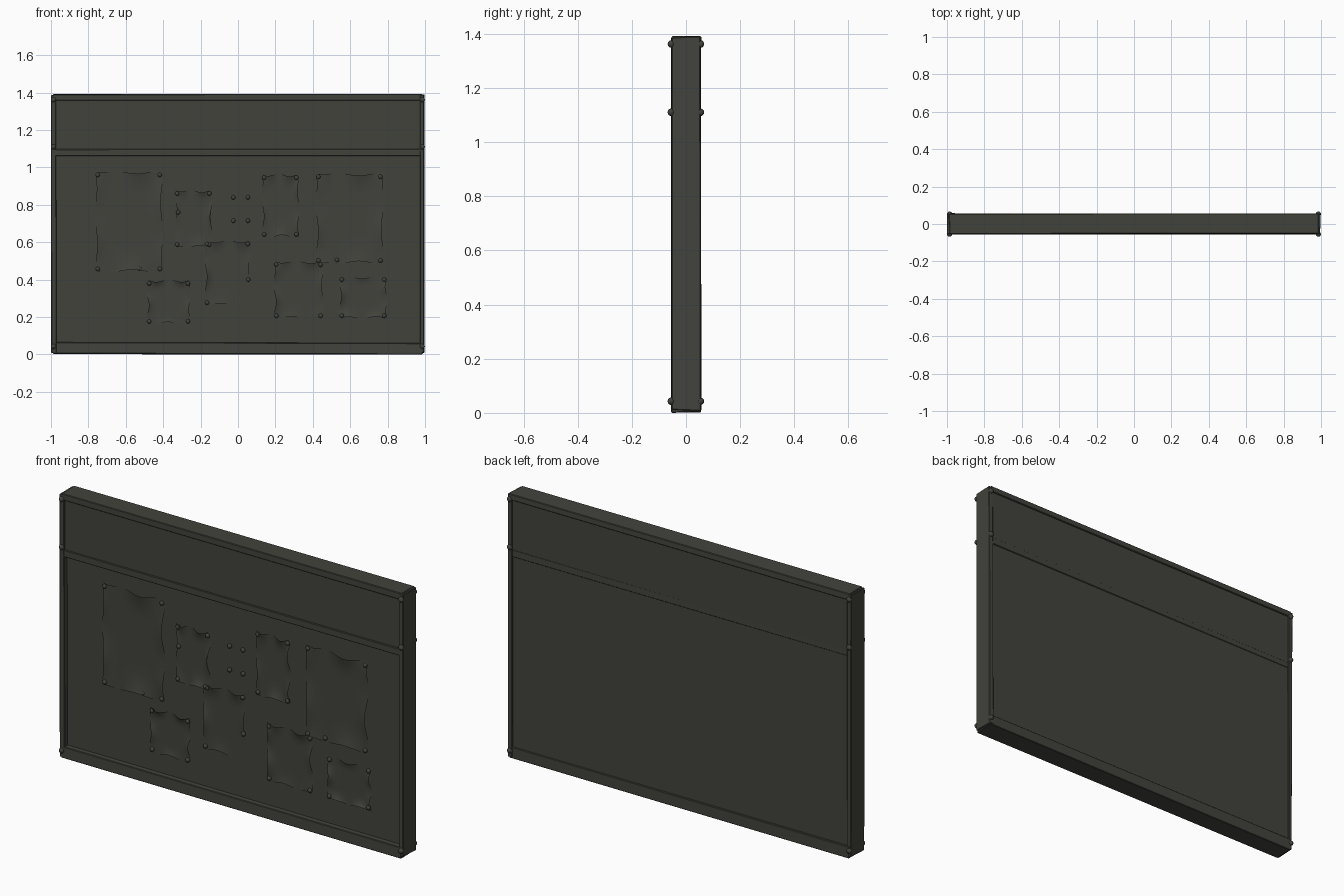
import bpy, bmesh, math, random
from mathutils import Vector

if "Cube" in bpy.data.objects:
    bpy.data.objects.remove(bpy.data.objects["Cube"])
rng = random.Random(4)

mat = bpy.data.materials.new("dark weathered wood")
mat.use_nodes = True
COLOUR = (0.055, 0.055, 0.046, 1)
mat.diffuse_color = COLOUR
mat.node_tree.nodes["Principled BSDF"].inputs["Base Color"].default_value = COLOUR


def finish(name, bm, angle=30):
    mesh = bpy.data.meshes.new(name)
    bm.to_mesh(mesh)
    bm.free()
    mesh.materials.append(mat)
    obj = bpy.data.objects.new(name, mesh)
    bpy.context.collection.objects.link(obj)
    bpy.ops.object.select_all(action="DESELECT")
    obj.select_set(True)
    bpy.context.view_layer.objects.active = obj
    bpy.ops.object.shade_smooth_by_angle(angle=math.radians(angle))
    return obj


def box(name, x, y, z, warp=0.0):
    """Box between the given (low, high) limits, its corners pulled in unevenly."""
    bm = bmesh.new()
    bmesh.ops.create_cube(bm, size=1)
    for v in bm.verts:
        for axis, (low, high) in enumerate((x, y, z)):
            side = 1 if v.co[axis] > 0 else -1
            v.co[axis] = (high if side > 0 else low) - side * rng.uniform(0, warp)
    if warp:
        bmesh.ops.bevel(bm, geom=bm.edges[:], offset=0.003, segments=1, affect="EDGES")
    return finish(name, bm)


def studs(name, points, y, radius, depth):
    """Round nail or pin heads, flattened along y."""
    bm = bmesh.new()
    for x, z in points:
        made = bmesh.ops.create_uvsphere(bm, u_segments=10, v_segments=6, radius=radius)
        for v in made["verts"]:
            v.co = Vector((x + v.co.x, y + v.co.y * depth / radius, z + v.co.z))
    return finish(name, bm, 60)


# Hand-cut frame
BODY = (-0.056, 0.058)
for side, name in ((-1, "right_post"), (1, "left_post")):
    box(name, sorted((side * 0.968, side)), BODY, (0.006, 1.39), 0.006)
box("top_rail", (-0.99, 0.99), BODY, (1.355, 1.393), 0.006)
box("middle_rail", (-0.98, 0.98), (-0.054, 0.052), (1.06, 1.1), 0.003)
box("bottom_rail", (-0.99, 0.99), BODY, (0.0, 0.066), 0.006)

# Boards inside the frame
FACE = -0.027
box("header_board", (-0.975, 0.975), (-0.046, 0.05), (1.09, 1.37))
box("notice_panel", (-0.975, 0.975), (FACE, 0.047), (0.05, 1.07))

# Nail heads on both faces
nails = [(side * 0.986, z) for side in (-1, 1) for z in (0.043, 1.11, 1.362)]
studs("front_nails", nails, -0.055, 0.014, 0.013)
studs("back_nails", nails, 0.054, 0.014, 0.013)


def paper(name, x0, x1, z0, z1, torn=False):
    """Curled sheet, held at its corners and lifting between them."""
    bm = bmesh.new()
    n = 16
    bmesh.ops.create_grid(bm, x_segments=n, y_segments=n, size=1)
    phase = [rng.uniform(0, 6) for _ in range(4)]
    power = [rng.uniform(0.3, 1) for _ in range(4)]
    if torn:
        bmesh.ops.delete(bm, geom=[f for f in bm.faces if f.calc_center_median().x > 0.5
                                   and f.calc_center_median().y < -0.5], context="FACES")
    for v in bm.verts:
        u, w = v.co.x, v.co.y
        lift = ragged_x = ragged_z = 0
        for k, (edge, along) in enumerate(((u, w), (-u, w), (w, u), (-w, u))):
            near = max(0, (edge - 0.5) / 0.5) ** 2
            wave = (0.5 + 0.5 * math.sin(along * 5 + phase[k])) * (1 - along ** 4)
            lift += 0.018 * power[k] * near * wave
            pull = 0.014 * near * wave * (1 if edge in (u, w) and k % 2 == 0 else -1)
            if k < 2:
                ragged_x += pull
            else:
                ragged_z += pull
        v.co = Vector((x0 + (u + 1) / 2 * (x1 - x0) - ragged_x, FACE - 0.004 - lift,
                       z0 + (w + 1) / 2 * (z1 - z0) - ragged_z))
    # Turn the sheet to face the front
    bmesh.ops.recalc_face_normals(bm, faces=bm.faces[:])
    bm.normal_update()
    if sum(f.normal.y for f in bm.faces) > 0:
        bmesh.ops.reverse_faces(bm, faces=bm.faces[:])
    return finish(name, bm, 80)


# Pinned papers
sheets = {
    "large_right_paper": (-0.765, -0.4, 0.44, 0.98),
    "upper_right_paper": (-0.34, -0.135, 0.57, 0.88),
    "upper_left_paper": (0.125, 0.33, 0.625, 0.965),
    "large_left_paper": (0.415, 0.78, 0.485, 0.97),
    "middle_paper": (-0.18, 0.07, 0.26, 0.61),
    "small_right_paper": (-0.49, -0.25, 0.16, 0.4),
    "lower_left_paper": (0.19, 0.46, 0.19, 0.5),
    "small_left_paper": (0.54, 0.8, 0.19, 0.42),
}
pins = [(-0.525, 0.46), (-0.32, 0.76), (0.53, 0.505), (0.055, 0.4)]
for name, (x0, x1, z0, z1) in sheets.items():
    torn = name == "middle_paper"
    paper(name, x0, x1, z0, z1, torn)
    corners = [(x, z) for x in (x0 + 0.015, x1 - 0.018) for z in (z0 + 0.017, z1 - 0.02)]
    pins += [c for c in corners if not (torn and c[0] > 0 and c[1] < 0.4)]

# Scraps left under the pins of a torn-off paper
scrap_pins = [(x, z) for x in (-0.025, 0.053) for z in (0.715, 0.84)]
bm = bmesh.new()
for x, z in scrap_pins:
    s = 1 if x > 0 else -1
    t = 1 if z > 0.8 else -1
    corner = (x + s * 0.012, z + t * 0.02)
    points = (corner, (corner[0] - s * 0.045, corner[1]), (corner[0], corner[1] - t * 0.05))
    face = bm.faces.new([bm.verts.new((px, FACE - 0.004, pz)) for px, pz in points])
    face.normal_update()
    if face.normal.y > 0:
        face.normal_flip()
finish("paper_scraps", bm)
studs("pins", pins + scrap_pins, FACE - 0.007, 0.012, 0.011)
